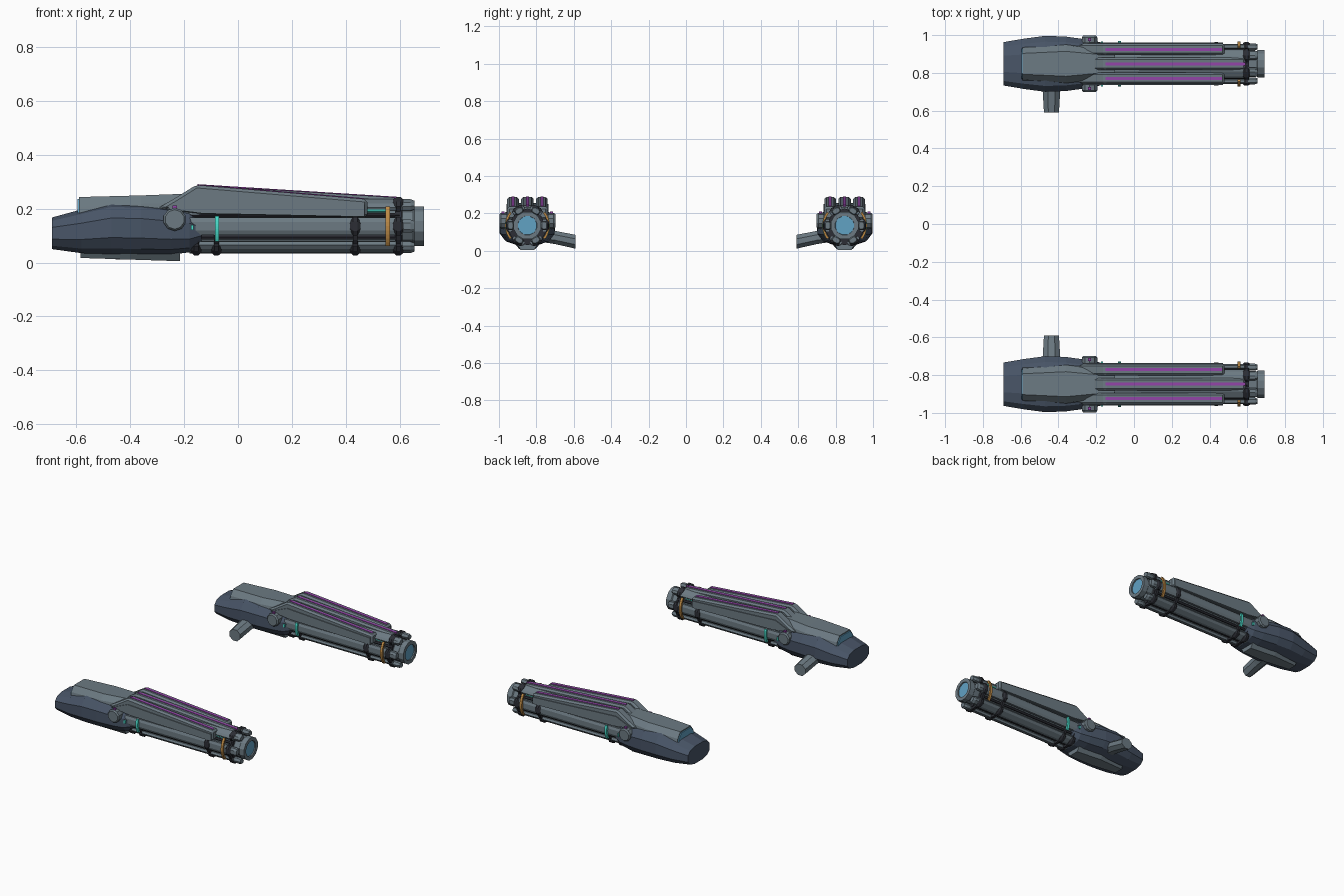
import bpy, bmesh
from math import cos, sin, pi, radians

cube = bpy.data.objects.get("Cube")
if cube:
    bpy.data.objects.remove(cube, do_unlink=True)

CY, CZ = 0.848, 0.135      # barrel axis


def material(name, rgb):
    m = bpy.data.materials.new(name)
    m.use_nodes = True
    m.diffuse_color = (*rgb, 1)
    m.node_tree.nodes["Principled BSDF"].inputs["Base Color"].default_value = (*rgb, 1)
    return m


HULL = material("dark blue hull", (0.065, 0.09, 0.135))
GREY = material("blue grey metal", (0.15, 0.195, 0.225))
DARK = material("charcoal", (0.025, 0.027, 0.035))
PURPLE = material("purple", (0.30, 0.06, 0.40))
CYAN = material("cyan", (0.07, 0.75, 0.62))
ORANGE = material("orange", (0.50, 0.25, 0.06))
BLUE = material("glow blue", (0.12, 0.36, 0.55))


def loft(name, rings, mat, bevel=0, loop=False, caps=True):
    """Bridge rings of points, then mirror the part to the other cannon."""
    bm = bmesh.new()
    vs = [[bm.verts.new(p) for p in r] for r in rings]
    n = len(vs[0])
    pairs = list(zip(vs, vs[1:])) + ([(vs[-1], vs[0])] if loop else [])
    for a, b in pairs:
        for i in range(n):
            j = (i + 1) % n
            bm.faces.new((a[i], a[j], b[j], b[i]))
    if caps and not loop:
        bm.faces.new(vs[0])
        bm.faces.new(vs[-1])
    bmesh.ops.recalc_face_normals(bm, faces=bm.faces)
    me = bpy.data.meshes.new(name)
    bm.to_mesh(me)
    bm.free()
    me.materials.append(mat)
    ob = bpy.data.objects.new(name, me)
    bpy.context.collection.objects.link(ob)
    if bevel:
        b = ob.modifiers.new("bevel", 'BEVEL')
        b.width, b.segments = bevel, 1
    m = ob.modifiers.new("mirror", 'MIRROR')
    m.use_axis = (False, True, False)
    m.use_mirror_merge = False
    return ob


def ring(x, dy, z, ry, rz, n=12, e=1.0, rot=0.0):
    """Rounded section across the x axis; e below 1 makes it boxier."""
    pts = []
    for i in range(n):
        t = 2 * pi * (i + 0.5) / n
        c, s = cos(t), sin(t)
        u = ry * abs(c) ** e * (1 if c > 0 else -1)
        v = rz * abs(s) ** e * (1 if s > 0 else -1)
        pts.append((x, CY + dy + u * cos(rot) - v * sin(rot),
                    z + u * sin(rot) + v * cos(rot)))
    return pts


def around(x, angle, dist, radial, tangential, n=8, e=0.8):
    a = radians(angle)
    return ring(x, dist * cos(a), CZ + dist * sin(a), radial, tangential, n, e, a)


def slab(name, profile, dy, width, mat, bevel=0):
    """Side profile (x, z) given a width along y."""
    return loft(name, [[(x, CY + dy + k * width / 2, z) for x, z in profile]
                       for k in (-1, 1)], mat, bevel)


def box(name, x0, x1, z0, z1, dy, width, mat):
    return slab(name, [(x0, z0), (x1, z0), (x1, z1), (x0, z1)], dy, width, mat)


def arc(name, x, r, a0, a1, wx, wr, mat, steps=10):
    """Curved band around the barrel axis."""
    rings = []
    for i in range(steps + 1):
        a = radians(a0 + (a1 - a0) * i / steps)
        rings.append([(x + sx * wx, CY + (r + sr * wr) * cos(a), CZ + (r + sr * wr) * sin(a))
                      for sx, sr in ((-1, -1), (1, -1), (1, 1), (-1, 1))])
    return loft(name, rings, mat)


# Rear hull
sections = [(-0.69, 0.118, 0.05, 0.167), (-0.58, 0.137, 0.035, 0.197),
            (-0.47, 0.152, 0.032, 0.226), (-0.36, 0.148, 0.03, 0.224),
            (-0.25, 0.132, 0.03, 0.21), (-0.18, 0.118, 0.038, 0.195),
            (-0.135, 0.10, 0.075, 0.155)]
loft("hull", [ring(x, 0, (a + b) / 2, w, (b - a) / 2 * 1.03, 12, 0.75)
              for x, w, a, b in sections], HULL)


# Armour covers above and below the hull
def cover(name, stations, mat):
    loft(name, [[(x, CY + w * k, base + (top - base) * f)
                 for k, f in ((-1, 0), (-0.9, 0.55), (-0.6, 1), (0.6, 1), (0.9, 0.55), (1, 0))]
                for x, w, base, top in stations], mat)


cover("top_cover", [(-0.59, 0.092, 0.16, 0.243), (-0.36, 0.11, 0.18, 0.249),
                    (-0.2, 0.085, 0.18, 0.255), (-0.1, 0.075, 0.17, 0.25)], GREY)
cover("top_cover_glow", [(-0.596, 0.085, 0.165, 0.236), (-0.588, 0.085, 0.165, 0.236)], BLUE)
cover("bottom_cover", [(-0.585, 0.05, 0.09, 0.017), (-0.4, 0.075, 0.07, 0.011),
                       (-0.215, 0.06, 0.07, 0.005)], GREY)

# Main barrel with hollow muzzle
profile = [(-0.2, 0.078), (0.6, 0.078), (0.61, 0.07), (0.65, 0.07), (0.655, 0.076),
           (0.69, 0.076), (0.69, 0.052), (0.62, 0.045)]
loft("barrel", [ring(x, 0, CZ, r, r, 12) for x, r in profile], GREY)
loft("muzzle_lining", [ring(x, 0, CZ, r, r, 12) for x, r in
                       ((0.682, 0.0515), (0.682, 0.044), (0.63, 0.038))], BLUE)
loft("muzzle_core", [ring(x, 0, CZ, 0.022, 0.022, 8) for x in (0.61, 0.66)], DARK)

# Flat rods around the barrel, with flared tips
for i in range(6):
    a = i * 60
    loft("barrel_rod", [around(x, a, 0.092, 0.015, 0.034) for x in (-0.18, 0.61)], GREY)
    loft("rod_tip", [around(x, a, 0.09, r, t) for x, r, t in
                     ((0.605, 0.02, 0.026), (0.64, 0.02, 0.026), (0.655, 0.014, 0.02))], GREY)
    loft("rod_seam", [around(x, a + 30, 0.082, 0.009, 0.009, 6) for x in (-0.18, 0.6)], DARK)

# Dark clamps with a bulge over each rod
for x, angles in ((0.435, (0, 180, 240, 300)), (0.595, range(0, 360, 60)),
                  (-0.08, (240, 300)), (-0.155, (240, 300))):
    arc("clamp_band", x, 0.095, 180, 360, 0.009, 0.009, DARK, 12)
    for a in angles:
        loft("clamp_bulge", [around(x + k * 0.019, a, 0.094, r, t) for k, r, t in
                             ((-1, 0.016, 0.018), (-0.4, 0.023, 0.037),
                              (0.4, 0.023, 0.037), (1, 0.016, 0.018))], DARK)
loft("clamp_collar", [ring(x, 0, CZ, 0.09, 0.09, 12) for x in (0.582, 0.608)], DARK)

# Coloured side bands
for a in (0, 180):
    arc("orange_band", 0.556, 0.113, a - 38, a + 38, 0.008, 0.006, ORANGE)
    k = -1 if a == 0 else 1
    arc("cyan_band", -0.078, 0.114, a + k * 28, a - k * 18, 0.008, 0.006, CYAN)

# Three ridges with stripes on top
for dy, width, x1, z1, low in ((-0.077, 0.062, 0.48, 0.235, 0.168),
                               (0, 0.066, 0.59, 0.241, 0.195),
                               (0.077, 0.062, 0.48, 0.235, 0.168)):
    slab("top_ridge", [(-0.30, 0.20), (-0.235, 0.238), (-0.155, 0.288),
                       (x1, z1), (x1, low), (-0.13, 0.18)], dy, width, GREY, 0.011)
    slope = (z1 - 0.288) / (x1 + 0.155)
    end = x1 - 0.015 if dy else x1
    za, zb = 0.288 + slope * 0.005, 0.288 + slope * (end + 0.155)
    slab("ridge_stripe", [(-0.15, za - 0.005), (end, zb - 0.005),
                          (end, zb + 0.003), (-0.15, za + 0.003)], dy, 0.016, PURPLE)

# Outer skirts closing the ridges against the barrel
for k in (-1, 1):
    slab("ridge_skirt", [(-0.27, 0.2), (-0.15, 0.25), (0.47, 0.215), (0.47, 0.17),
                         (-0.13, 0.182)], k * 0.104, 0.018, GREY)
    loft("cyan_conduit", [ring(x, k * 0.062, 0.197, 0.012, 0.012, 6) for x in (0.45, 0.55)], CYAN)
    box("cyan_light", -0.175, -0.165, 0.12, 0.14, k * 0.113, 0.012, CYAN)
    box("purple_light", -0.243, -0.227, 0.198, 0.211, k * 0.13, 0.016, PURPLE)

# Round side bosses
loft("side_boss", [[(-0.235 + r * cos(pi * (i + 0.5) / 5), CY + y,
                     0.16 + r * sin(pi * (i + 0.5) / 5)) for i in range(10)]
                   for y, r in ((-0.149, 0.036), (-0.14, 0.043), (0.14, 0.043), (0.149, 0.036))], GREY)

# Mounting pylon on the inner side
loft("pylon", [[(-0.437 + w * cos(pi * i / 4 + pi / 8), y, z + h * sin(pi * i / 4 + pi / 8))
                for i in range(8)]
               for y, w, z, h in ((0.76, 0.05, 0.078, 0.036), (0.70, 0.05, 0.071, 0.038),
                                  (0.59, 0.043, 0.048, 0.04))], GREY)
